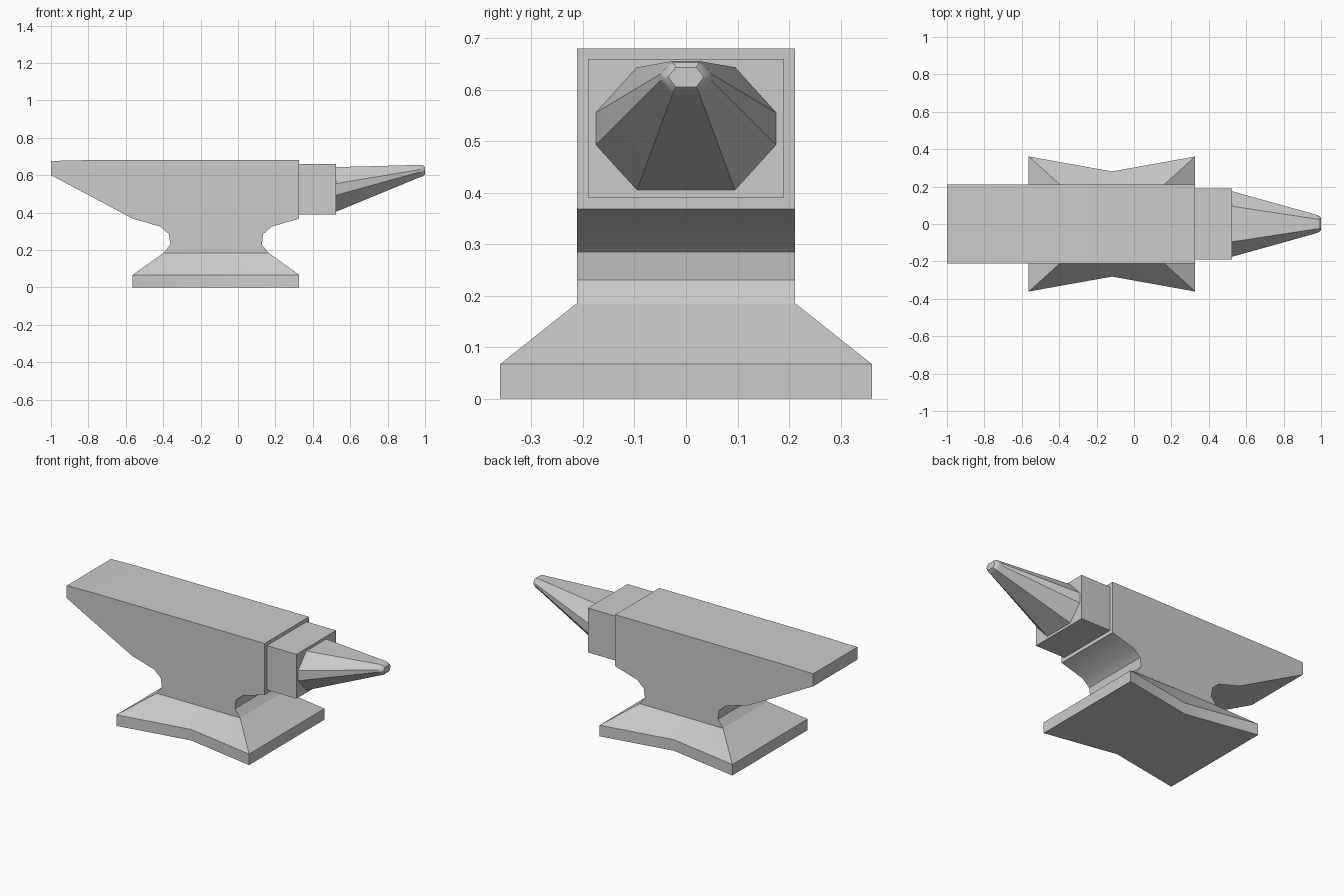
import bpy, bmesh, math

if "Cube" in bpy.data.objects:
    bpy.data.objects.remove(bpy.data.objects["Cube"])


def finish(name, bm):
    """Turn a bmesh into a smooth-by-angle object."""
    bmesh.ops.remove_doubles(bm, verts=bm.verts, dist=1e-5)
    bmesh.ops.recalc_face_normals(bm, faces=bm.faces)
    mesh = bpy.data.meshes.new(name)
    bm.to_mesh(mesh)
    bm.free()
    ob = bpy.data.objects.new(name, mesh)
    bpy.context.collection.objects.link(ob)
    bpy.ops.object.select_all(action='DESELECT')
    ob.select_set(True)
    bpy.context.view_layer.objects.active = ob
    bpy.ops.object.shade_smooth_by_angle(angle=math.radians(30))
    return ob


def loft(bm, rings, cap_start=True, cap_end=True, closed=True):
    """Skin equal-length rings of points with quads."""
    vs = [[bm.verts.new(p) for p in r] for r in rings]
    n = len(vs[0])
    for a, b in zip(vs, vs[1:]):
        for i in range(n if closed else n - 1):
            j = (i + 1) % n
            bm.faces.new((a[i], a[j], b[j], b[i]))
    if cap_start:
        bm.faces.new(vs[0])
    if cap_end:
        bm.faces.new(vs[-1])


# Body: side profile extruded across y, open underneath to join the flared foot
W, MID = 0.212, -0.117
L, R = -0.563, 0.327
profile = [(MID, 0.185), (0.163, 0.185), (0.127, 0.23), (0.135, 0.285), (0.18, 0.325),
           (R, 0.368), (R, 0.68), (-0.83, 0.68), (-1, 0.676), (-1, 0.6),
           (L, 0.368), (-0.415, 0.325), (-0.37, 0.285), (-0.362, 0.23), (-0.397, 0.185),
           (MID, 0.185)]
bm = bmesh.new()
loft(bm, [[(x, y, z) for x, z in profile] for y in (-W, W)],
     cap_start=False, cap_end=False, closed=False)
for y in (-W, W):
    bm.faces.new([bm.verts.new((x, y, z)) for x, z in profile[:-1]])


# Foot: six-sided plate pinched at the middle, sloping up to the waist
def foot_ring(x0, x1, corner, mid, z):
    return [(x0, -corner, z), (MID, -mid, z), (x1, -corner, z),
            (x1, corner, z), (MID, mid, z), (x0, corner, z)]


loft(bm, [foot_ring(L, R, 0.361, 0.281, 0),
          foot_ring(L, R, 0.361, 0.281, 0.067),
          foot_ring(-0.397, 0.163, W, W, 0.185)], cap_end=False)
finish("anvil_body", bm)

# Step block between the body and the horn
bm = bmesh.new()
loft(bm, [[(x, -0.19, 0.39), (x, 0.19, 0.39), (x, 0.19, 0.659), (x, -0.19, 0.659)]
          for x in (R, 0.525)])
finish("step_block", bm)


# Horn: tapering eight-sided section with a small bevelled tip
def horn_ring(x, narrow, wide, z_top, z_hi, z_lo, z_bot):
    half = [(narrow, z_bot), (wide, z_lo), (wide, z_hi), (narrow, z_top)]
    return [(x, y, z) for y, z in half] + [(x, -y, z) for y, z in reversed(half)]


bm = bmesh.new()
loft(bm, [horn_ring(0.525, 0.095, 0.175, 0.643, 0.555, 0.493, 0.405),
          horn_ring(0.972, 0.027, 0.05, 0.655, 0.63, 0.617, 0.589),
          horn_ring(0.99, 0.025, 0.043, 0.652, 0.629, 0.62, 0.595),
          horn_ring(1.0, 0.02, 0.033, 0.643, 0.627, 0.622, 0.605)])
finish("horn", bm)
